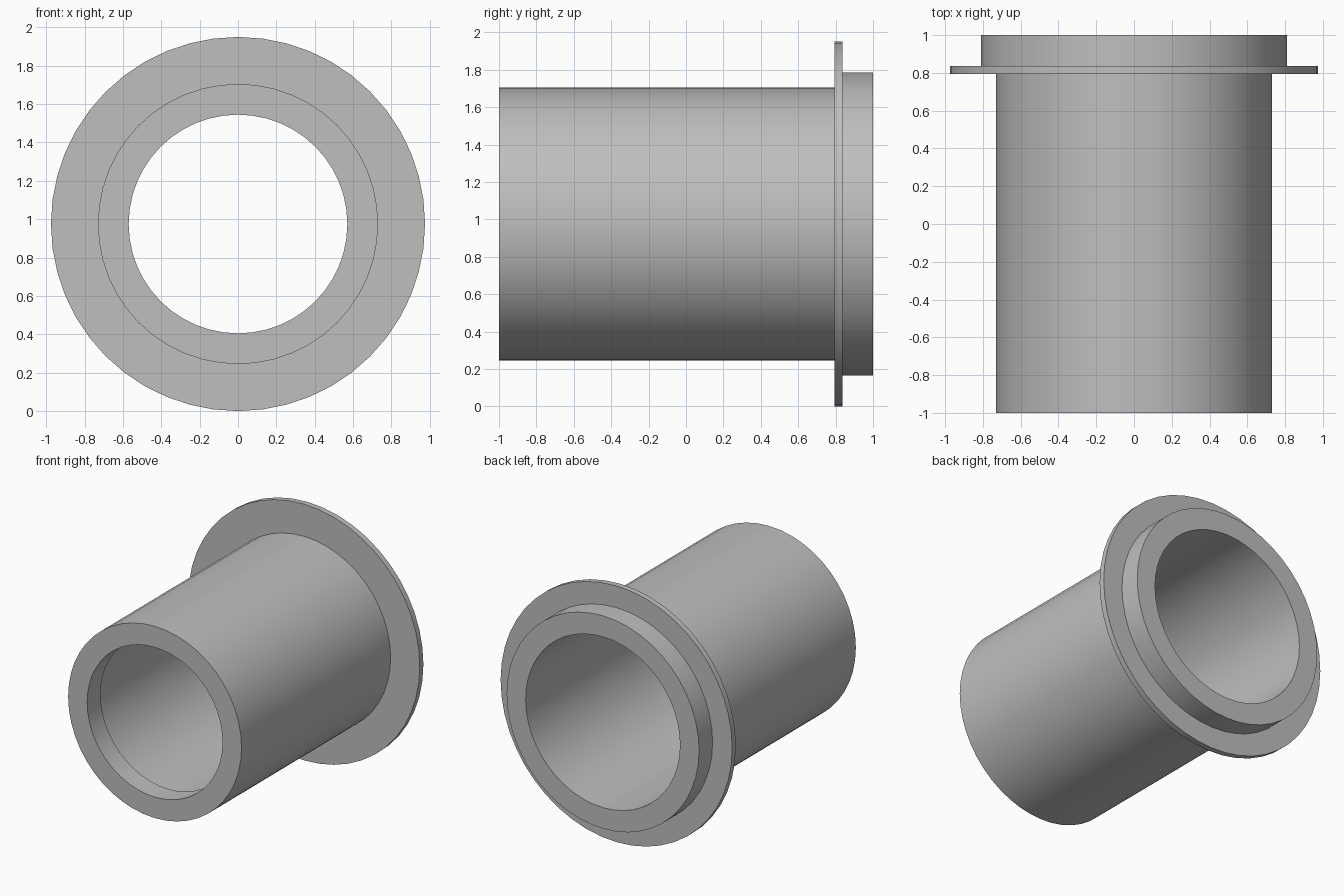
import bpy
import bmesh
import math
from mathutils import Vector

cube = bpy.data.objects.get("Cube")
if cube:
    bpy.data.objects.remove(cube, do_unlink=True)

SEGMENTS = 48
TUBE_R, BORE_R, LIP_R = 0.73, 0.65, 0.57
FLANGE_R, COLLAR_R = 0.975, 0.81
FRONT, BACK = -1.0, 1.0
LIP_END = -0.84
FLANGE_FRONT, FLANGE_BACK = 0.793, 0.837

# Plain grey metal
grey = bpy.data.materials.new("plain_grey")
grey.use_nodes = True
colour = (0.52, 0.52, 0.52, 1.0)
grey.diffuse_color = colour
grey.node_tree.nodes["Principled BSDF"].inputs["Base Color"].default_value = colour


def turned_part(name, profile, axis_height):
    """Turn a closed (radius, y) profile around the y axis."""
    bm = bmesh.new()
    verts = [bm.verts.new((0, y, r)) for r, y in profile]
    edges = [bm.edges.new((a, b)) for a, b in zip(verts, verts[1:] + verts[:1])]
    bmesh.ops.spin(bm, geom=verts + edges, cent=Vector(), axis=Vector((0, 1, 0)),
                   angle=math.tau, steps=SEGMENTS)
    bmesh.ops.remove_doubles(bm, verts=bm.verts, dist=0.0001)
    bmesh.ops.recalc_face_normals(bm, faces=bm.faces)
    mesh = bpy.data.meshes.new(name)
    bm.to_mesh(mesh)
    bm.free()
    mesh.materials.append(grey)
    obj = bpy.data.objects.new(name, mesh)
    obj.location.z = axis_height
    bpy.context.collection.objects.link(obj)
    bpy.ops.object.select_all(action="DESELECT")
    obj.select_set(True)
    bpy.context.view_layer.objects.active = obj
    bpy.ops.object.shade_smooth_by_angle(angle=math.radians(30))
    return obj


# Sleeve with front lip, flange and back collar, turned as one solid
turned_part("flanged_sleeve", [
    (LIP_R, FRONT),
    (TUBE_R, FRONT),
    (TUBE_R, FLANGE_FRONT),
    (FLANGE_R, FLANGE_FRONT),
    (FLANGE_R, FLANGE_BACK),
    (COLLAR_R, FLANGE_BACK),
    (COLLAR_R, BACK),
    (BORE_R, BACK),
    (BORE_R, LIP_END),
    (LIP_R, LIP_END),
], FLANGE_R)
